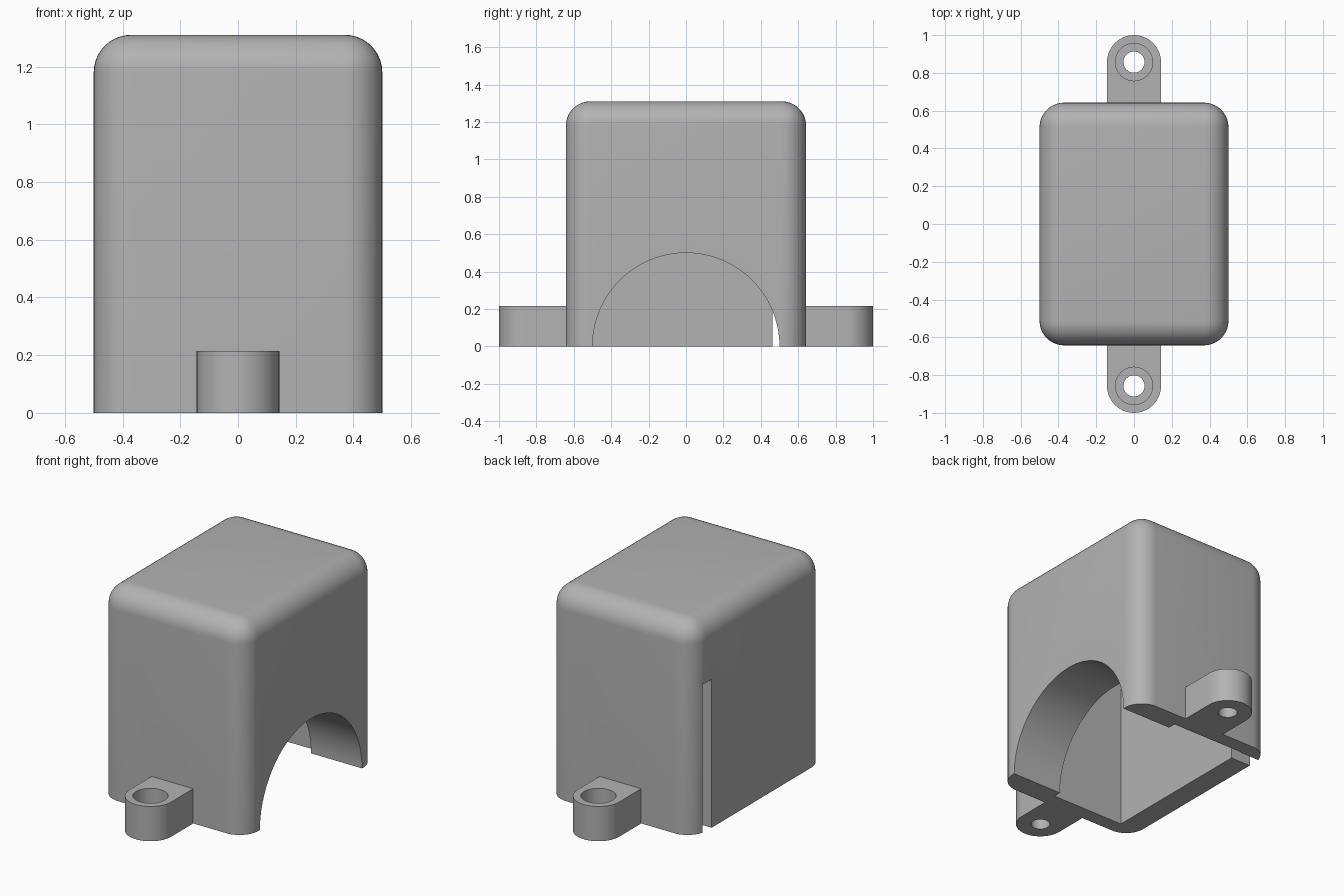
import bpy, bmesh, math
from mathutils import Matrix, Vector

if "Cube" in bpy.data.objects:
    bpy.data.objects.remove(bpy.data.objects["Cube"], do_unlink=True)

grey = bpy.data.materials.new("plain_grey")
grey.use_nodes = True
colour = (0.45, 0.45, 0.45, 1)
grey.diffuse_color = colour
grey.node_tree.nodes["Principled BSDF"].inputs["Base Color"].default_value = colour

WIDTH, DEPTH, HEIGHT, ROUND = 1.0, 1.285, 1.31, 0.13
TAB_R, TAB_Y, TAB_H = 0.143, 0.857, 0.215


def make_object(name, bm):
    bmesh.ops.recalc_face_normals(bm, faces=bm.faces)
    mesh = bpy.data.meshes.new(name)
    bm.to_mesh(mesh)
    bm.free()
    mesh.materials.append(grey)
    obj = bpy.data.objects.new(name, mesh)
    bpy.context.collection.objects.link(obj)
    return obj


def box_bmesh(low, high):
    low, high = Vector(low), Vector(high)
    bm = bmesh.new()
    bmesh.ops.create_cube(bm, size=1, matrix=Matrix.Translation((low + high) / 2)
                          @ Matrix.Diagonal((*(high - low), 1)))
    return bm


def cylinder(name, radius, length, centre, axis="Z", sides=48):
    turn = Matrix.Rotation(math.pi / 2, 4, "Y") if axis == "X" else Matrix()
    bm = bmesh.new()
    bmesh.ops.create_cone(bm, cap_ends=True, segments=sides, radius1=radius,
                          radius2=radius, depth=length,
                          matrix=Matrix.Translation(centre) @ turn)
    return make_object(name, bm)


def combine(target, tool, operation):
    mod = target.modifiers.new(tool.name, "BOOLEAN")
    mod.operation, mod.solver, mod.object = operation, "EXACT", tool
    tool.hide_render = True
    bpy.context.view_layer.objects.active = target
    bpy.ops.object.modifier_apply(modifier=mod.name)
    bpy.data.objects.remove(tool, do_unlink=True)


# Rounded shell, with a sharp bottom rim
bm = box_bmesh((-WIDTH / 2, -DEPTH / 2, 0), (WIDTH / 2, DEPTH / 2, HEIGHT))
edges = [e for e in bm.edges if max(v.co.z for v in e.verts) > 0.1]
bmesh.ops.bevel(bm, geom=edges, offset=ROUND, segments=10, profile=0.5,
                affect="EDGES", clamp_overlap=True)
cover = make_object("motor_cover", bm)

# Mounting tabs with a rounded end, front and back
for side in (-1, 1):
    bm = bmesh.new()
    arc = [math.pi * i / 24 for i in range(25)]
    outline = [(TAB_R * math.cos(a), side * (TAB_Y + TAB_R * math.sin(a))) for a in arc]
    outline += [(-TAB_R, side * 0.6), (TAB_R, side * 0.6)]
    face = bm.faces.new([bm.verts.new((x, y, 0)) for x, y in outline])
    top = bmesh.ops.extrude_face_region(bm, geom=[face])["geom"]
    bmesh.ops.translate(bm, vec=(0, 0, TAB_H),
                        verts=[v for v in top if isinstance(v, bmesh.types.BMVert)])
    combine(cover, make_object("mounting_tab", bm), "UNION")

# Inner cavity, open at the bottom
cavity = make_object("cavity", box_bmesh((-0.36, -0.55, -0.2), (0.15, 0.55, 1.17)))
combine(cover, cavity, "DIFFERENCE")

# Half-round opening in the thick side wall
combine(cover, cylinder("arch_opening", 0.5, 0.6, (0.45, 0, 0), "X", 80), "DIFFERENCE")

# Narrow slot in the opposite wall
slot = make_object("cable_slot", box_bmesh((-0.7, 0.463, -0.2), (-0.3, 0.545, 0.92)))
combine(cover, slot, "DIFFERENCE")

# Screw holes with counterbores
for side in (-1, 1):
    combine(cover, cylinder("screw_hole", 0.056, 1, (0, side * TAB_Y, 0)), "DIFFERENCE")
    combine(cover, cylinder("counterbore", 0.099, 0.3, (0, side * TAB_Y, 0.235)), "DIFFERENCE")

# Smooth curved areas, keep corners crisp
bpy.ops.object.select_all(action="DESELECT")
cover.select_set(True)
bpy.context.view_layer.objects.active = cover
bpy.ops.object.shade_smooth_by_angle(angle=math.radians(30))
